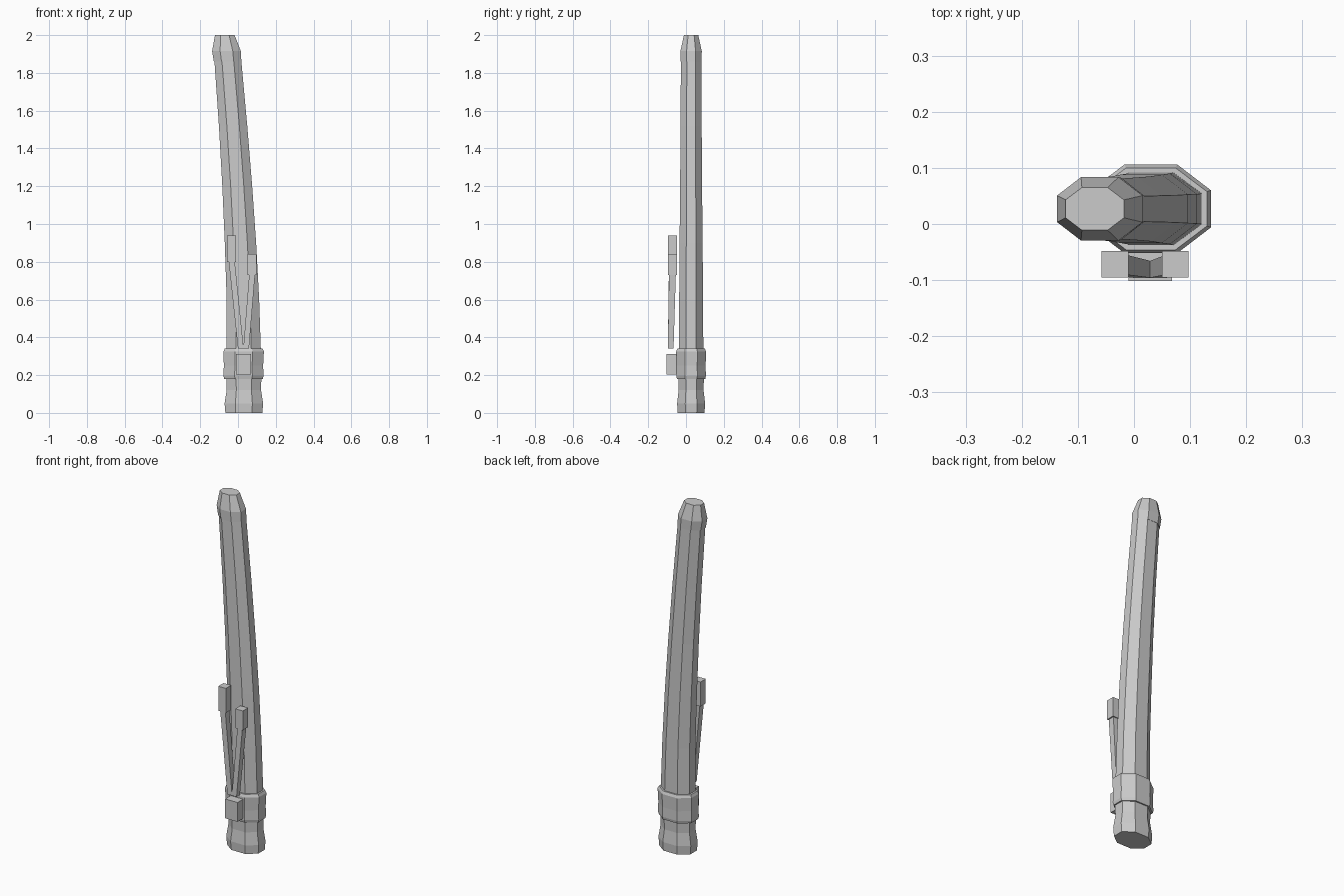
import bpy, bmesh

if "Cube" in bpy.data.objects:
    bpy.data.objects.remove(bpy.data.objects["Cube"])

CY = 0.027


def add_object(name, bm):
    bmesh.ops.recalc_face_normals(bm, faces=bm.faces[:])
    me = bpy.data.meshes.new(name)
    bm.to_mesh(me)
    bm.free()
    ob = bpy.data.objects.new(name, me)
    bpy.context.collection.objects.link(ob)
    return ob


def loft(bm, rings):
    """Skin closed rings of points and cap both ends."""
    loops = [[bm.verts.new(p) for p in ring] for ring in rings]
    n = len(loops[0])
    for a, b in zip(loops, loops[1:]):
        for i in range(n):
            j = (i + 1) % n
            bm.faces.new((a[i], a[j], b[j], b[i]))
    bm.faces.new(loops[0][::-1])
    bm.faces.new(loops[-1])


def octagon(cx, z, hx, hy):
    """Flattened octagon centred on the scabbard."""
    fx, fy = hx * 0.44, hy * 0.42
    pts = [(hx, -fy), (hx, fy), (fx, hy), (-fx, hy),
           (-hx, fy), (-hx, -fy), (-fx, -hy), (fx, -hy)]
    return [(cx + x, CY + y, z) for x, y in pts]


def rect(x0, x1, y0, y1, z):
    return [(x0, y0, z), (x1, y0, z), (x1, y1, z), (x0, y1, z)]


def tube(name, sections):
    bm = bmesh.new()
    loft(bm, [octagon(*s) for s in sections])
    return add_object(name, bm)


def block(name, bottom, top):
    bm = bmesh.new()
    loft(bm, [rect(*bottom), rect(*top)])
    return add_object(name, bm)


# Curved scabbard body: centre x, z, half width, half depth
tube("scabbard_body", [
    (0.031, 0.30, 0.091, 0.065), (0.026, 0.60, 0.086, 0.063),
    (0.013, 0.90, 0.083, 0.061), (-0.004, 1.20, 0.079, 0.058),
    (-0.026, 1.52, 0.075, 0.056), (-0.055, 1.88, 0.071, 0.054)])

# Tapered end cap
tube("end_cap", [
    (-0.055, 1.86, 0.073, 0.0555), (-0.061, 1.915, 0.076, 0.0565),
    (-0.070, 2.0, 0.052, 0.038)])

# Collar band and flared mouth
tube("collar", [
    (0.029, 0.18, 0.102, 0.075), (0.029, 0.195, 0.106, 0.078),
    (0.029, 0.25, 0.104, 0.077), (0.030, 0.325, 0.107, 0.079),
    (0.030, 0.34, 0.100, 0.073)])
tube("mouth", [
    (0.031, 0.0, 0.098, 0.071), (0.031, 0.05, 0.102, 0.074),
    (0.031, 0.12, 0.091, 0.066), (0.031, 0.20, 0.093, 0.068)])

# Cord knot
block("knot", (-0.01, 0.068, -0.102, -0.05, 0.203),
      (-0.01, 0.068, -0.102, -0.05, 0.313))

# Two hanging cords with square ends
for side, x0, x1, foot, z0, z1 in (("left", -0.058, -0.010, 0.0, 0.80, 0.94),
                                   ("right", 0.050, 0.097, 0.028, 0.73, 0.84)):
    block("cord_" + side, (foot, foot + 0.030, -0.096, -0.066, 0.34),
          (x0 + 0.009, x1 - 0.007, -0.09, -0.054, z0))
    block("cord_end_" + side, (x0, x1, -0.095, -0.048, z0),
          (x0, x1, -0.095, -0.048, z1))
